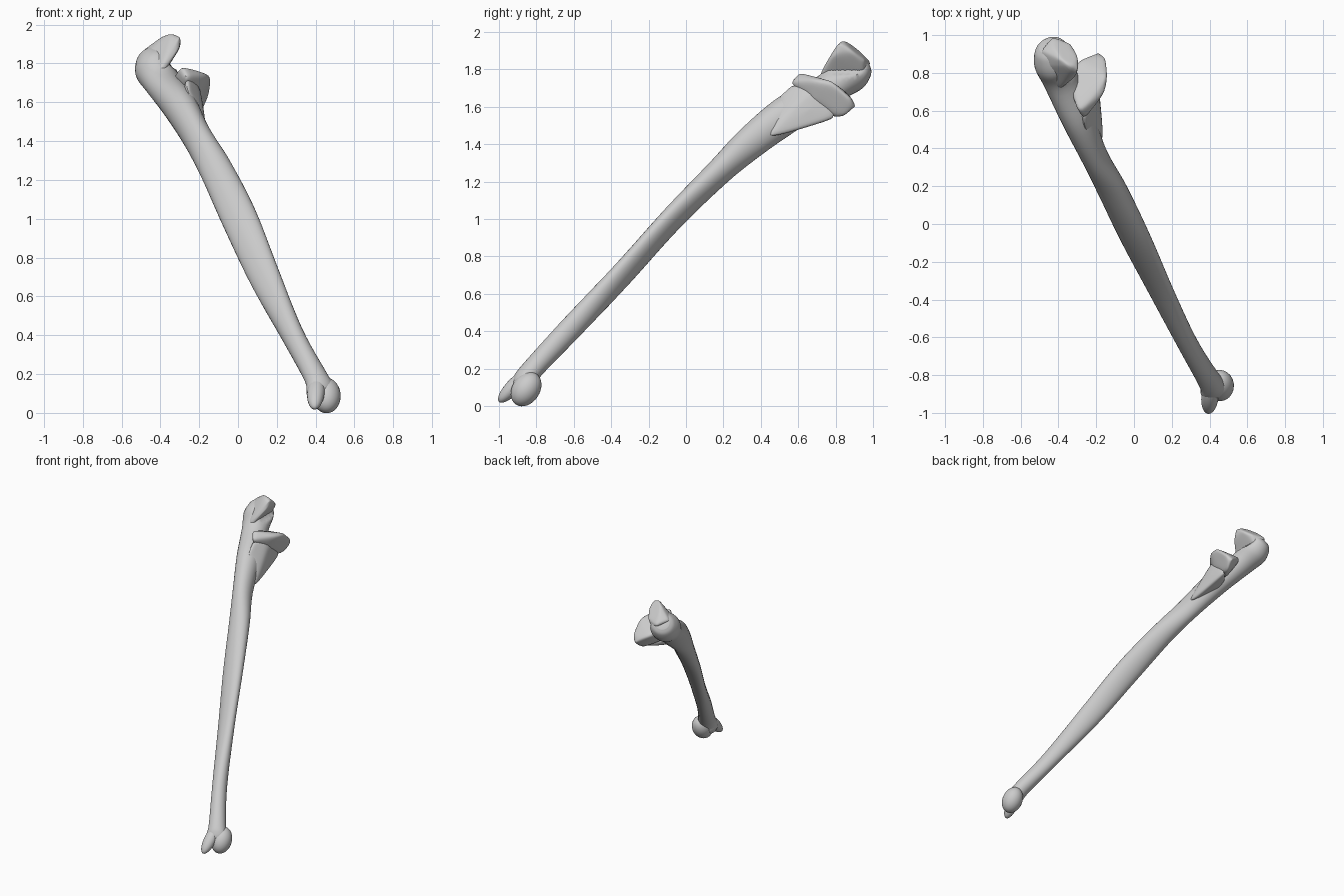
import bpy, bmesh, math
from mathutils import Vector, Matrix

cube = bpy.data.objects.get("Cube")
if cube:
    bpy.data.objects.remove(cube)

bone_mat = bpy.data.materials.new("bone_grey")
bone_mat.use_nodes = True
colour = (0.6, 0.6, 0.6, 1)
bone_mat.diffuse_color = colour
bone_mat.node_tree.nodes["Principled BSDF"].inputs["Base Color"].default_value = colour

# Frame of the shaft: length, sideways and upper directions
ALONG = Vector((-0.34, 0.646, 0.68)).normalized()
SIDE = Vector((0.885, 0.466, 0)).normalized()
UPPER = SIDE.cross(ALONG)
SIDES = 28

# Joint notch, a round channel running front to back
NOTCH, NOTCH_RADIUS = Vector((-0.303, 0, 1.828)), 0.062


def spline(a, b, c, d, t):
    """Smooth step between stations b and c."""
    return [0.5 * (2 * q + (r - p) * t + (2 * p - 5 * q + 4 * r - s) * t * t
                   + (3 * q - p - 3 * r + s) * t ** 3)
            for p, q, r, s in zip(a, b, c, d)]


def loft(stations, steps=6):
    """Skewed elliptical rings: x, y, z, side radius, upper radius, skew."""
    bm = bmesh.new()
    rows = []
    last = len(stations) - 1
    for i in range(last):
        four = [stations[min(max(i + k, 0), last)] for k in (-1, 0, 1, 2)]
        rows += [spline(*four, j / steps) for j in range(steps)]
    rows.append(stations[-1])
    rings = []
    for x, y, z, su, sv, skew in rows:
        phase = math.asin(skew)
        ring = []
        for k in range(SIDES):
            t = math.tau * k / SIDES
            ring.append(bm.verts.new(Vector((x, y, z)) + SIDE * su * math.cos(t)
                                     + UPPER * sv * math.sin(t + phase)))
        rings.append(ring)
    for a, b in zip(rings, rings[1:]):
        for k in range(SIDES):
            n = (k + 1) % SIDES
            bm.faces.new((a[k], a[n], b[n], b[k]))
    bm.faces.new(rings[0])
    bm.faces.new(rings[-1])
    return bm


def blob(start, end, radius, flat=1.0):
    """Ellipsoid reaching from start to end."""
    bm = bmesh.new()
    a, b = Vector(start), Vector(end)
    turn = (b - a).to_track_quat('Z', 'Y').to_matrix().to_4x4()
    size = Matrix.Diagonal((radius, radius * flat, (b - a).length / 2, 1))
    bmesh.ops.create_uvsphere(bm, u_segments=24, v_segments=16, radius=1,
                              matrix=Matrix.Translation((a + b) / 2) @ turn @ size)
    return bm


def rounded_hull(points):
    """Convex lump around the points with softened edges."""
    bm = bmesh.new()
    for p in points:
        bm.verts.new(p)
    bmesh.ops.convex_hull(bm, input=bm.verts[:])
    loose = [v for v in bm.verts if not v.link_faces]
    bmesh.ops.delete(bm, geom=loose, context='VERTS')
    bmesh.ops.subdivide_edges(bm, edges=bm.edges[:], cuts=7, use_grid_fill=True)
    for _ in range(6):
        bmesh.ops.smooth_vert(bm, verts=bm.verts[:], factor=0.5,
                              use_axis_x=True, use_axis_y=True, use_axis_z=True)
    return bm


def carve(bm):
    """Push the surface out of the notch."""
    for v in bm.verts:
        away = v.co - NOTCH
        away.y = 0
        if 0 < away.length < NOTCH_RADIUS:
            v.co += away.normalized() * (NOTCH_RADIUS - away.length)
    return bm


def make_object(name, bm):
    bmesh.ops.recalc_face_normals(bm, faces=bm.faces[:])
    for face in bm.faces:
        face.smooth = True
    mesh = bpy.data.meshes.new(name)
    bm.to_mesh(mesh)
    bm.free()
    mesh.set_sharp_from_angle(angle=math.radians(50))
    mesh.materials.append(bone_mat)
    bpy.context.scene.collection.objects.link(bpy.data.objects.new(name, mesh))


# Shaft, flared at the lower end and heavy at the upper end
make_object("shaft", carve(loft([
    (0.437, -0.89, 0.075, 0.066, 0.05, 0),
    (0.425, -0.87, 0.115, 0.078, 0.064, 0),
    (0.40, -0.83, 0.185, 0.062, 0.057, 0),
    (0.282, -0.63, 0.40, 0.054, 0.064, 0.04),
    (0.138, -0.345, 0.70, 0.063, 0.074, 0.46),
    (0.008, -0.075, 1.00, 0.076, 0.077, 0.5),
    (-0.112, 0.175, 1.25, 0.077, 0.077, 0.24),
    (-0.21, 0.36, 1.42, 0.072, 0.09, -0.05),
    (-0.30, 0.57, 1.58, 0.09, 0.102, -0.1),
    (-0.39, 0.77, 1.70, 0.095, 0.09, 0),
    (-0.425, 0.865, 1.775, 0.108, 0.11, 0),
    (-0.445, 0.925, 1.825, 0.085, 0.085, 0),
    (-0.455, 0.945, 1.845, 0.05, 0.05, 0),
])))

# Hooked tip above the joint notch
make_object("hooked_tip", rounded_hull([
    (-0.335, 0.83, 1.965), (-0.295, 0.815, 1.945), (-0.385, 0.865, 1.945), (-0.30, 0.785, 1.875),
    (-0.295, 0.90, 1.89), (-0.36, 0.76, 1.835), (-0.40, 0.71, 1.77), (-0.41, 0.70, 1.71),
    (-0.33, 0.955, 1.85), (-0.375, 0.95, 1.76), (-0.42, 0.93, 1.90), (-0.505, 0.92, 1.86),
    (-0.49, 0.83, 1.83), (-0.44, 1.0, 1.83)]))

# Lower lip of the joint, projecting sideways
make_object("joint_lip", rounded_hull([
    (-0.297, 0.59, 1.79), (-0.27, 0.54, 1.735), (-0.145, 0.70, 1.74), (-0.14, 0.78, 1.74),
    (-0.145, 0.89, 1.64), (-0.18, 0.915, 1.60), (-0.20, 0.83, 1.525), (-0.19, 0.68, 1.64),
    (-0.35, 0.75, 1.70), (-0.32, 0.86, 1.68), (-0.28, 0.70, 1.55)]))

# Buttress fairing the lip into the shaft
make_object("lip_buttress", rounded_hull([
    (-0.155, 0.40, 1.41), (-0.18, 0.66, 1.59), (-0.195, 0.83, 1.54), (-0.27, 0.56, 1.73),
    (-0.262, 0.49, 1.67), (-0.30, 0.60, 1.50), (-0.30, 0.70, 1.55), (-0.20, 0.68, 1.71)]))

# Rounded lower head and its small pointed process
make_object("lower_head", blob((0.45, -0.80, 0.172), (0.46, -0.91, 0.008), 0.074))
make_object("pointed_process", blob((0.41, -0.84, 0.19), (0.393, -1.0, 0.022), 0.045, 0.9))
